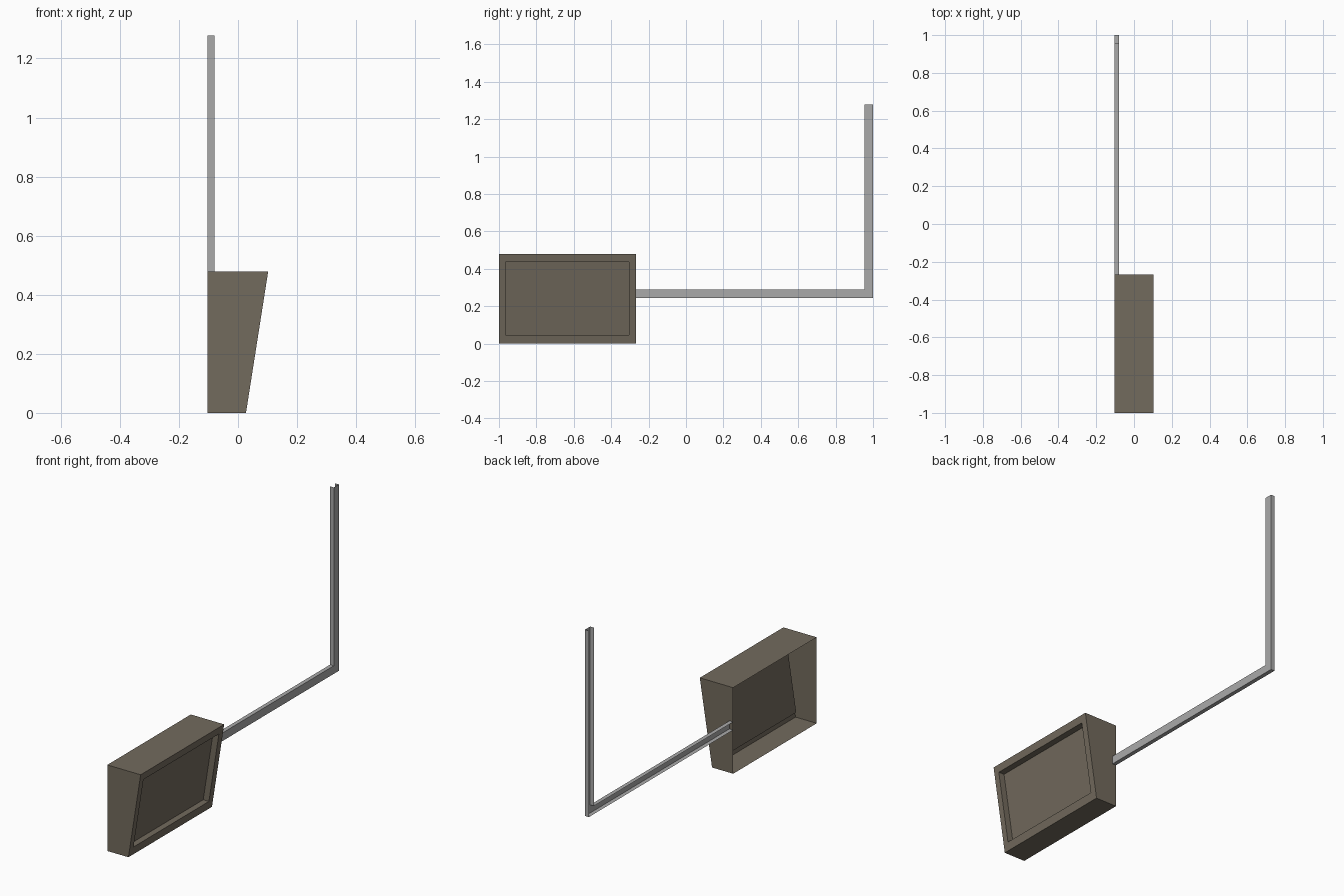
import bpy
import bmesh

if "Cube" in bpy.data.objects:
    bpy.data.objects.remove(bpy.data.objects["Cube"])


def material(name, rgb):
    m = bpy.data.materials.new(name)
    m.diffuse_color = (*rgb, 1.0)
    m.use_nodes = True
    m.node_tree.nodes["Principled BSDF"].inputs["Base Color"].default_value = m.diffuse_color
    return m


def make_object(name, bm, mat):
    me = bpy.data.meshes.new(name)
    bm.to_mesh(me)
    bm.free()
    me.materials.append(mat)
    ob = bpy.data.objects.new(name, me)
    bpy.context.collection.objects.link(ob)
    return ob


brown = material("taupe_brown", (0.17, 0.145, 0.11))
grey = material("steel_grey", (0.40, 0.40, 0.40))

BACK, HEIGHT = -0.103, 0.478


def slope(z):
    # x of the tilted front of the housing at height z
    return 0.027 + 0.075 * z / HEIGHT


# Housing: open-backed shell with a tilted, recessed front panel
bm = bmesh.new()


def ring(y0, y1, z0, z1, x_at):
    return [bm.verts.new((x_at(z), y, z))
            for y, z in ((y0, z0), (y1, z0), (y1, z1), (y0, z1))]


opening = (-0.966, -0.304, 0.046, 0.437)
rings = [
    ring(-1.0, -0.267, 0, HEIGHT, lambda z: BACK),
    ring(-1.0, -0.267, 0, HEIGHT, slope),
    ring(*opening, slope),
    ring(*opening, lambda z: slope(z) - 0.035),
]
for a, b in zip(rings, rings[1:]):
    for i in range(4):
        j = (i + 1) % 4
        bm.faces.new((a[i], a[j], b[j], b[i]))
bm.faces.new(rings[-1])
make_object("housing", bm, brown)

# Bracket: mitred L-shaped channel, open at the back and at its ends
bm = bmesh.new()
WEB = -0.080
outer = [(-0.267, 0.243), (1.0, 0.243), (1.0, 1.278)]
inner = [(-0.267, 0.288), (0.955, 0.288), (0.955, 1.278)]
sections = [[bm.verts.new(p) for p in
             ((BACK, *o), (WEB, *o), (WEB, *n), (BACK, *n))]
            for o, n in zip(outer, inner)]
for a, b in zip(sections, sections[1:]):
    for j in range(3):
        bm.faces.new((a[j], b[j], b[j + 1], a[j + 1]))
make_object("bracket_arm", bm, grey)
